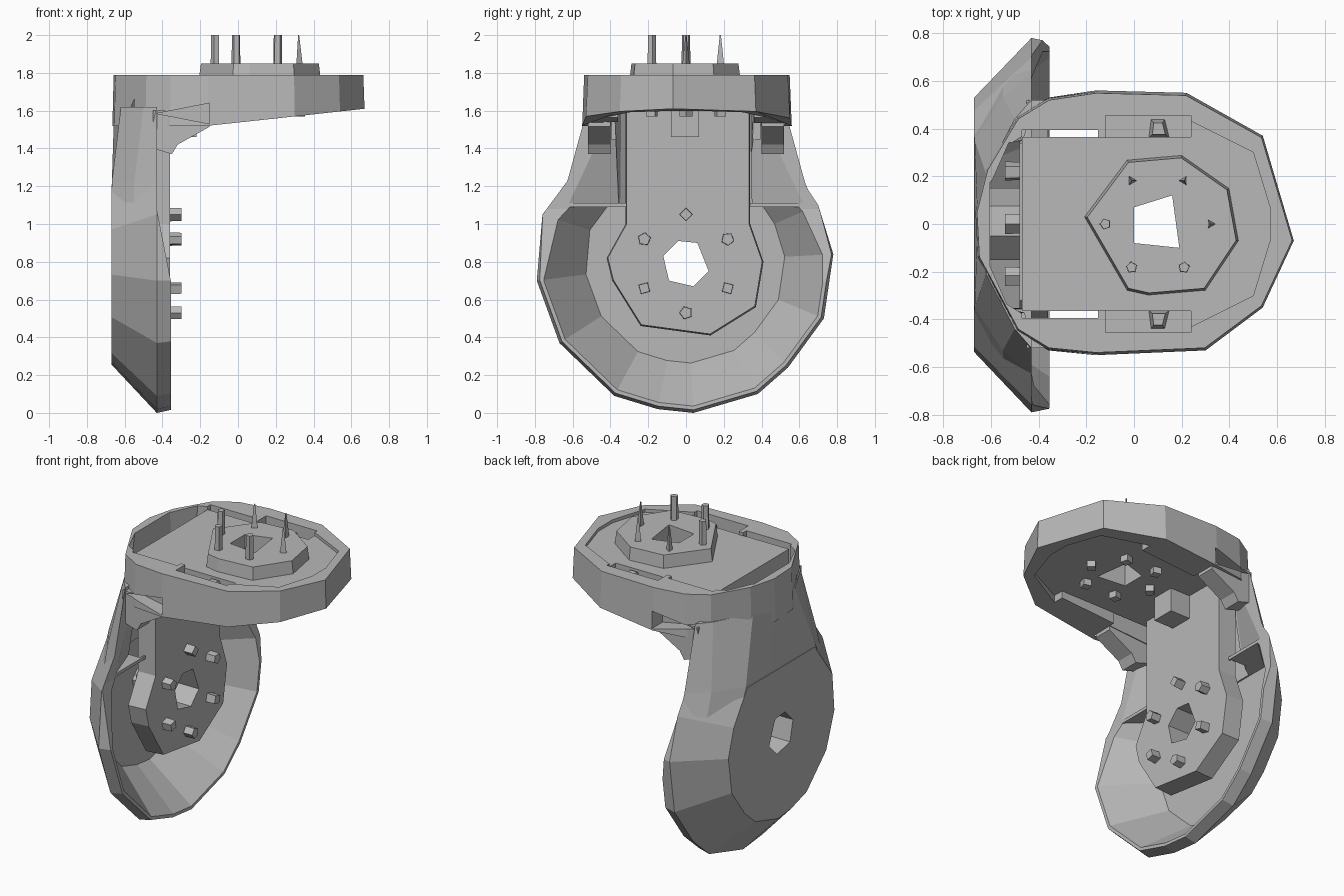
import bpy, bmesh, math
from mathutils import Vector

old = bpy.data.objects.get("Cube")
if old:
    bpy.data.objects.remove(old, do_unlink=True)

grey = bpy.data.materials.new("plain_grey")
grey.use_nodes = True
COLOUR = (0.48, 0.48, 0.48, 1)
grey.diffuse_color = COLOUR
grey.node_tree.nodes["Principled BSDF"].inputs["Base Color"].default_value = COLOUR


def loft(name, loops):
    """Closed solid through matching loops of 3D points."""
    bm = bmesh.new()
    rings = [[bm.verts.new(p) for p in loop] for loop in loops]
    n = len(rings[0])
    for a, b in zip(rings, rings[1:]):
        for i in range(n):
            j = (i + 1) % n
            bm.faces.new((a[i], a[j], b[j], b[i]))
    bm.faces.new(rings[0])
    bm.faces.new(rings[-1])
    bmesh.ops.recalc_face_normals(bm, faces=bm.faces)
    mesh = bpy.data.meshes.new(name)
    bm.to_mesh(mesh)
    bm.free()
    mesh.materials.append(grey)
    obj = bpy.data.objects.new(name, mesh)
    bpy.context.collection.objects.link(obj)
    return obj


def place(axis, p, d):
    u, v = p
    return {"x": (d, u, v), "y": (u, d, v), "z": (u, v, d)}[axis]


def prism(name, axis, pts, a, b, top_scale=1):
    c = sum((Vector(p) for p in pts), Vector((0, 0))) / len(pts)
    top = [c + (Vector(p) - c) * top_scale for p in pts]
    return loft(name, [[place(axis, p, a) for p in pts], [place(axis, p, b) for p in top]])


def box(name, x0, x1, y0, y1, z0, z1):
    return prism(name, "z", [(x0, y0), (x1, y0), (x1, y1), (x0, y1)], z0, z1)


def combine(target, others, operation):
    for other in others:
        mod = target.modifiers.new("join", "BOOLEAN")
        mod.operation, mod.solver, mod.object = operation, "EXACT", other
        bpy.context.view_layer.objects.active = target
        bpy.ops.object.modifier_apply(modifier=mod.name)
    for other in others:
        bpy.data.objects.remove(other, do_unlink=True)


def mirror(pts):
    """Complete a half outline across the second coordinate."""
    return pts + [(u, -v) for u, v in reversed(pts)]


def level(z, pts):
    return [(x, y, z) for x, y in mirror(pts)]


# Upright round housing, tapering to the back
OUTLINE = [(-0.15, 0.02), (0.04, 0), (0.38, 0.1), (0.54, 0.24), (0.73, 0.5), (0.78, 0.84),
           (0.7, 1.1), (0.5, 1.4), (-0.5, 1.4), (-0.76, 1.05), (-0.79, 0.7),
           (-0.67, 0.37), (-0.38, 0.09)]


def dish_loop(x, s):
    return [(x, y * s, 0.8 + (z - 0.8) * s) for y, z in OUTLINE]


body = loft("bracket_body", [dish_loop(-0.67, 0.68), dish_loop(-0.43, 1), dish_loop(-0.355, 0.98)])

# Flared neck joining the housing to the ring
neck = loft("neck", [
    level(0.95, [(-0.43, 0.74), (-0.55, 0.61), (-0.668, 0.46), (-0.668, 0.1)]),
    level(1.22, [(-0.43, 0.63), (-0.55, 0.53), (-0.668, 0.35), (-0.668, 0.1)]),
    level(1.62, [(-0.43, 0.52), (-0.5, 0.44), (-0.62, 0.21), (-0.655, 0.05)])])

# Horizontal ring with a sloped underside
RIM = [(0.67, -0.07), (0.54, 0.37), (0.22, 0.55), (-0.16, 0.56), (-0.36, 0.53), (-0.49, 0.45),
       (-0.62, 0.23), (-0.665, 0.05), (-0.655, -0.14), (-0.49, -0.45), (-0.36, -0.53),
       (-0.16, -0.55), (0.3, -0.53), (0.54, -0.35)]
ring = loft("ring", [[(x, y, 1.52 + max(0, x + 0.15) * 0.11) for x, y in RIM],
                     [(x * 0.99, y * 0.98, 1.79) for x, y in RIM]])

# Deep front bowl, sloped side rims and neck relief
bowl = loft("bowl_cut", [dish_loop(-0.64, 0.67), dish_loop(-0.34, 0.97)])
combine(bowl, [box("bowl_trim", -1, 0, -1, 1, 1.09, 2)], "DIFFERENCE")
relief = prism("relief_cut", "y", [(-0.43, 1.5), (-0.43, 1.08), (-0.352, 0.68),
                                   (-0.2, 0.68), (-0.2, 1.5)], -0.9, 0.9)
hollow = loft("neck_cut", [level(1.11, [(-0.3, 0.63), (-0.43, 0.62), (-0.52, 0.36)]),
                           level(1.53, [(-0.3, 0.49), (-0.41, 0.48), (-0.45, 0.36)])])
combine(body, [neck], "UNION")
combine(body, [bowl, relief, hollow], "DIFFERENCE")

# Curved webs under the ring, either side of the plate
webs = [prism("web", "y", [(-0.45, 1.6), (-0.45, 1.4), (-0.35, 1.37), (-0.32, 1.42),
                           (-0.15, 1.515), (-0.15, 1.6)], s * 0.4, s * 0.52) for s in (-1, 1)]
combine(body, [ring] + webs, "UNION")

# Ring opening, shallow side pockets, neck cavity, side notches and back hole
cuts = [prism("opening_cut", "z", mirror([(0.57, 0.07), (0.5, 0.3), (0.24, 0.43), (0.24, 0.36),
                                          (-0.15, 0.36), (-0.15, 0.395), (-0.47, 0.395)]),
              1.45, 1.9)]
cuts.append(box("pocket_cut", -0.12, 0.24, -0.455, 0.455, 1.7, 1.9))
cuts.append(loft("cavity_cut", [level(0.95, [(-0.44, 0.35), (-0.56, 0.35), (-0.635, 0.3)]),
                                level(1.9, [(-0.44, 0.39), (-0.52, 0.34), (-0.6, 0.16)])]))
cuts += [prism("notch_cut", "y", [(-0.43, 1.585), (-0.15, 1.64), (-0.15, 1.53)],
               s * 0.45, s * 0.7) for s in (-1, 1)]
HOLE = [(-0.12, 0.83), (-0.04, 0.91), (0.06, 0.9), (0.12, 0.75), (0.04, 0.67), (-0.09, 0.7)]
cuts.append(prism("back_hole_cut", "x", HOLE, -0.8, -0.3))
combine(body, cuts, "DIFFERENCE")

# Upright mounting plate with a rounded lower boss
PLATE = [(-0.32, 1.63), (-0.32, 1.0), (-0.42, 0.82), (-0.39, 0.7), (-0.24, 0.46), (0.13, 0.41),
         (0.37, 0.56), (0.41, 0.8), (0.34, 1.0), (0.34, 1.63)]
upright = prism("upright_plate", "x", PLATE, -0.48, -0.36, 0.985)
hub = prism("hub", "x", [(y * 1.25, 0.8 + (z - 0.8) * 1.25) for y, z in HOLE], -0.65, -0.47)
for part in (upright, hub):
    combine(part, [prism("hole_cut", "x", HOLE, -0.8, -0.3)], "DIFFERENCE")

# Horizontal mounting plate and raised boss with a square hole
top_plate = prism("top_plate", "z", mirror([(0.58, 0.07), (0.51, 0.31), (0.24, 0.44),
                                            (0.24, 0.365), (-0.47, 0.365)]), 1.61, 1.77)
boss = prism("top_boss", "z", [(0.44, -0.07), (0.4, 0.15), (0.2, 0.29), (-0.03, 0.27),
                               (-0.21, 0.03), (-0.03, -0.28), (0.06, -0.3), (0.3, -0.28)],
             1.75, 1.85, 0.96)
for part in (top_plate, boss):
    square = prism("square_cut", "z", [(0, 0.07), (0.16, 0.12), (0.19, -0.1), (0, -0.08)], 1.4, 2)
    combine(part, [square], "DIFFERENCE")

# Stop block and small side tabs
box("stop_block", -0.37, -0.22, -0.08, 0.07, 1.46, 1.63)
for s in (-1, 1):
    prism("side_tab", "z", [(0.06, s * 0.36), (0.15, s * 0.36), (0.13, s * 0.44), (0.07, s * 0.44)],
          1.69, 1.76, 0.6)


def polygon(u, v, radius, sides, turn):
    return [(u + radius * math.cos(math.tau * k / sides + turn),
             v + radius * math.sin(math.tau * k / sides + turn)) for k in range(sides)]


# Six screws through each plate
for i in range(6):
    a = math.radians(60 * i)
    u, v = 0.1 + 0.22 * math.cos(a), 0.21 * math.sin(a)
    pointed = i < 3
    prism("top_screw", "z", polygon(u, v, 0.025, 3 if pointed else 5, a), 1.82, 2.0,
          0.15 if pointed else 0.9)
    prism("top_screw_end", "z", polygon(u, v, 0.035, 4, a), 1.57, 1.63)
    u, v = 0.255 * math.sin(a), 0.79 + 0.26 * math.cos(a)
    prism("upright_screw", "x", polygon(u, v, 0.042, 5 if i % 2 else 4, a), -0.54, -0.3, 0.8)
